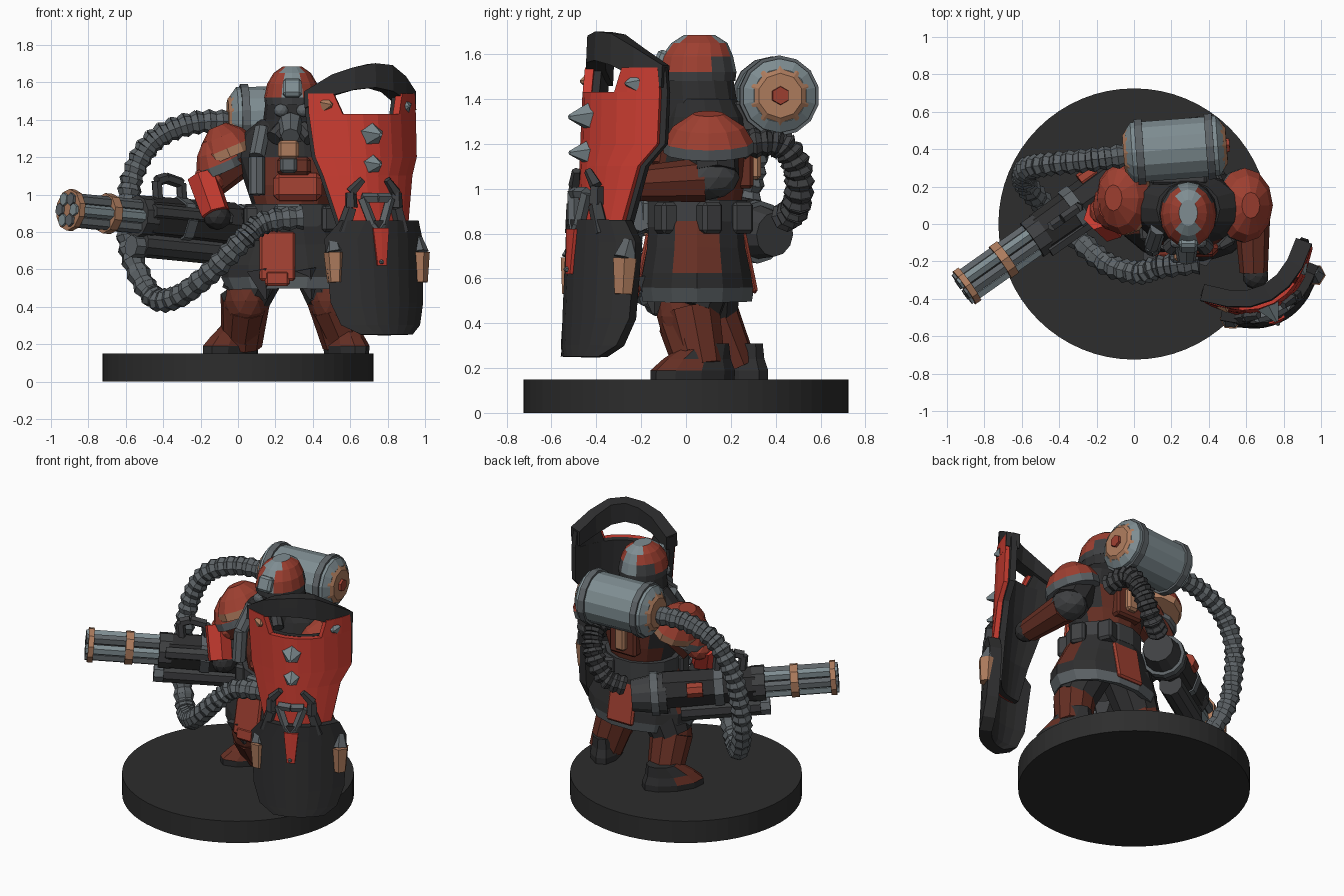
import bpy, bmesh, math
from mathutils import Vector as V, Matrix, Euler

cube = bpy.data.objects.get("Cube")
if cube:
    bpy.data.objects.remove(cube, do_unlink=True)

PALETTE = {
    "red": (.58, .045, .03), "worn_red": (.34, .05, .03), "brown": (.13, .028, .017),
    "black": (.028, .028, .029), "charcoal": (.05, .052, .055), "steel": (.11, .125, .135),
    "pale_steel": (.21, .265, .285), "tan": (.42, .2, .11), "base_grey": (.026, .026, .026),
}
MATS = {}
for label, rgb in PALETTE.items():
    mat = bpy.data.materials.new(label)
    mat.use_nodes = True
    mat.diffuse_color = (*rgb, 1)
    bsdf = next(n for n in mat.node_tree.nodes if n.type == 'BSDF_PRINCIPLED')
    bsdf.inputs["Base Color"].default_value = (*rgb, 1)
    bsdf.inputs["Roughness"].default_value = .8
    MATS[label] = mat


def finish(name, bm, colours, rule=None, loc=(0, 0, 0), rot=(0, 0, 0), thick=0):
    bmesh.ops.recalc_face_normals(bm, faces=bm.faces[:])
    if rule:
        for f in bm.faces:
            f.material_index = rule(f.calc_center_median())
    mesh = bpy.data.meshes.new(name)
    bm.to_mesh(mesh)
    bm.free()
    for c in colours.split():
        mesh.materials.append(MATS[c])
    ob = bpy.data.objects.new(name, mesh)
    ob.location, ob.rotation_euler = loc, rot
    bpy.context.collection.objects.link(ob)
    if thick:
        mod = ob.modifiers.new("thickness", 'SOLIDIFY')
        mod.thickness, mod.offset = thick, 0
    return ob


def limb(name, points, radii, colours, n=8, rule=None):
    """Chain of tapered segments through the points."""
    bm = bmesh.new()
    pts = [V(p) for p in points]
    for a, b, ra, rb in zip(pts, pts[1:], radii, radii[1:]):
        m = Matrix.Translation((a + b) / 2) @ (b - a).to_track_quat('Z', 'Y').to_matrix().to_4x4()
        bmesh.ops.create_cone(bm, cap_ends=True, segments=n, radius1=ra, radius2=rb,
                              depth=(b - a).length, matrix=m)
    return finish(name, bm, colours, rule)


def loft(name, rings, colours, rule=None, n=14, cap=True, **kw):
    """Stacked ellipses: centre x, centre y, z, radius x, radius y."""
    bm = bmesh.new()
    loops = [[bm.verts.new((cx + rx * math.cos(k * math.tau / n), cy + ry * math.sin(k * math.tau / n), z))
              for k in range(n)] for cx, cy, z, rx, ry in rings]
    for lo, hi in zip(loops, loops[1:]):
        for k in range(n):
            bm.faces.new((lo[k - 1], lo[k], hi[k], hi[k - 1]))
    if cap:
        bm.faces.new(loops[0])
        bm.faces.new(loops[-1])
    return finish(name, bm, colours, rule, **kw)


def box(name, loc, size, colour, rot=(0, 0, 0), bevel=.015):
    bm = bmesh.new()
    bmesh.ops.create_cube(bm, size=1, matrix=Matrix.Diagonal((*size, 1)))
    bmesh.ops.bevel(bm, geom=bm.edges[:], offset=min(bevel, min(size) * .4), segments=1, affect='EDGES')
    return finish(name, bm, colour, loc=loc, rot=rot)


def ball(name, loc, size, colours, rule=None, rot=(0, 0, 0)):
    bm = bmesh.new()
    bmesh.ops.create_icosphere(bm, subdivisions=2, radius=1, matrix=Matrix.Diagonal((*size, 1)))
    return finish(name, bm, colours, rule, loc, rot)


def hose(name, path, r, colour, steps=7):
    """Ribbed hose on a smooth path."""
    p = [V(q) for q in path]
    p = [2 * p[0] - p[1]] + p + [2 * p[-1] - p[-2]]
    pts = []
    for a, b, c, d in zip(p, p[1:], p[2:], p[3:]):
        for k in range(steps):
            t = k / steps
            pts.append(.5 * (2 * b + (c - a) * t + (2 * a - 5 * b + 4 * c - d) * t * t
                             + (3 * b - a - 3 * c + d) * t ** 3))
    return limb(name, pts, [r * (.85 if i % 2 else 1.08) for i in range(len(pts))], colour)


# Display base
limb("round_base", [(0, 0, 0), (0, 0, .15)], [.725, .725], "base_grey", n=64)

# Boots and legs
LEGS = {"left": ((.58, .03), .4, [(.42, .08, .68), (.5, .02, .45), (.56, .07, .2)]),
        "right": ((-.04, .2), -.7, [(.14, .1, .68), (.04, .1, .45), (.02, .21, .2)])}
for side, ((fx, fy), turn, path) in LEGS.items():
    loft(side + "_boot", [(0, 0, .15, .1, .2), (0, 0, .19, .105, .2), (0, .02, .24, .09, .16),
                          (0, .07, .31, .08, .1)], "black brown",
         lambda c: int(c.z > .2 and c.y < 0), n=10, loc=(fx, fy, 0), rot=(0, 0, turn))
    limb(side + "_leg", path, [.16, .135, .11], "black brown", n=10, rule=lambda c: int(c.z < .4))
    knee = V(path[1])
    ball(side + "_knee_guard", knee + V((0, -.035, -.02)), (.115, .115, .14), "brown")
    limb(side + "_shin_guard", [knee + V((0, -.03, -.05)), V(path[2]) + V((0, -.04, .05))], [.115, .1], "brown")

# Coat skirt with hem, tabards and belt
loft("coat_skirt", [(.29, .05, .5, .33, .23), (.29, .05, .56, .36, .24), (.29, .05, .62, .36, .23),
                    (.29, .05, .73, .3, .21), (.29, .05, .87, .22, .2)], "black steel brown",
     lambda c: 1 if c.z < .55 else 2 if .6 < c.z < .8 and abs(c.y - .05) < .11 else 0, cap=False, thick=.04)
for px, tip in ((.12, -.35), (.36, .3)):
    limb("coat_tail", [(px, -.14, .6), (px + .03, -.14, .44)], [.09, .01], "charcoal", n=5)
box("front_tabard", (.21, -.19, .67), (.19, .03, .27), "worn_red", (-.2, 0, 0))
box("front_tabard_tip", (.21, -.22, .55), (.13, .03, .08), "worn_red", (-.2, 0, 0))
box("rear_tabard", (.29, .28, .67), (.2, .03, .28), "worn_red", (.2, 0, 0))
loft("belt", [(.29, .05, z, .25, .225) for z in (.83, .95)], "charcoal")
box("buckle", (.27, -.18, .89), (.15, .05, .12), "steel")
for bx, by in ((.08, -.04), (.48, -.08), (.53, .1), (.42, .24)):
    box("belt_pouch", (bx, by, .87), (.1, .1, .14), "charcoal", (0, 0, bx))

# Torso and chest armour
loft("torso", [(.29, .05, .93, .21, .2), (.29, .06, 1.05, .25, .21), (.29, .08, 1.2, .3, .2),
               (.29, .09, 1.32, .27, .18), (.29, .08, 1.4, .17, .15)], "brown black",
     lambda c: int(c.z > 1.25 or abs(c.x - .29) > .2))
box("chest_plate", (.32, -.13, 1.04), (.26, .08, .15), "worn_red", (-.15, 0, 0), .03)
box("upper_chest_plate", (.3, -.12, 1.15), (.18, .08, .1), "brown", (-.1, 0, 0), .02)
limb("shoulder_strap", [(.13, -.02, 1.35), (.1, -.11, 1.2), (.1, -.13, 1)], [.045] * 3, "steel")
box("back_harness", (.28, .26, 1.15), (.2, .08, .3), "brown")
box("back_harness_clip", (.28, .31, 1.12), (.08, .05, .16), "tan")

# Head, mask and striped helmet
loft("head", [(.29, .07, 1.28, .19, .18), (.29, .06, 1.4, .155, .17), (.29, .05, 1.52, .14, .16)], "black")
loft("helmet", [(.29, .05, 1.48, .145, .17), (.29, .05, 1.52, .15, .175), (.29, .05, 1.59, .135, .16),
                (.29, .06, 1.65, .1, .125), (.29, .06, 1.685, .05, .07)], "worn_red pale_steel charcoal",
     lambda c: 1 if abs(c.x - .29) < .045 and c.z > 1.52 else
     2 if c.z < 1.51 or (c.y > .1 and c.z < 1.6) else 0, n=16)
box("helmet_crest", (.29, -.115, 1.57), (.1, .05, .1), "pale_steel", (-.4, 0, 0))
for s in (-1, 1):
    ball("goggle", (.29 + s * .06, -.1, 1.45), (.04, .03, .035), "steel")
    limb("mask_filter", [(.29 + s * .05, -.08, 1.36), (.29 + s * .1, -.13, 1.3)], [.04, .045], "charcoal")
limb("mask_snout", [(.28, -.08, 1.38), (.28, -.19, 1.31)], [.07, .05], "steel")
box("mask_chin", (.27, -.17, 1.24), (.11, .06, .1), "tan")
box("mask_collar", (.27, -.16, 1.16), (.09, .06, .09), "steel")

# Pauldrons
DOME = [(0, 0, 0, .15, .2), (0, 0, .05, .155, .2), (0, 0, .12, .12, .16), (0, 0, .18, .05, .07)]
trim = lambda c: int(c.z < .04)
loft("left_pauldron", DOME, "worn_red steel", trim, n=12, loc=(.58, .1, 1.16), rot=(0, .25, 0))
loft("right_pauldron", DOME, "worn_red tan", trim, n=12, loc=(-.04, .14, 1.2), rot=(0, -.4, 0))
loft("right_lower_pauldron", [(x, y, z, a * .85, b * .7) for x, y, z, a, b in DOME], "worn_red steel", trim,
     n=12, loc=(-.08, .1, 1.13), rot=(.1, -.4, 0))

# Arms
limb("left_upper_arm", [(.52, .1, 1.24), (.62, .12, 1.05)], [.13, .12], "black")
ball("left_elbow", (.62, .1, 1.05), (.11, .14, .1), "charcoal")
limb("left_forearm", [(.63, .08, 1.04), (.64, -.26, 1.02)], [.1, .075], "brown")
ball("left_hand", (.65, -.28, 1.02), (.07, .07, .07), "black")
limb("right_upper_arm", [(.04, .13, 1.24), (-.14, .1, 1.08)], [.12, .1], "black brown", rule=lambda c: int(c.z < 1.15))
ball("right_elbow", (-.15, .07, 1.08), (.09, .09, .08), "worn_red")
limb("right_forearm_guard", [(-.19, .05, 1.1), (-.12, -.02, .9)], [.085, .08], "red", n=6)
ball("right_hand", (-.11, .01, .88), (.075, .09, .07), "black")

# Rotary gun: axis from the muzzle to the tail
MUZZLE, TAIL = V((-.92, -.35, .92)), V((.1, .37, .82))
AXIS = (TAIL - MUZZLE).normalized()
SIDE = AXIS.cross(V((0, 0, 1))).normalized()
UP = SIDE.cross(AXIS)


def gun(name, t1, t2, r, colour, n=10, side=0, up=0, r2=None):
    off = SIDE * side + UP * up
    return limb(name, [MUZZLE + AXIS * t1 + off, MUZZLE + AXIS * t2 + off], [r, r2 or r], colour, n)


for k in range(6):
    a = k * math.tau / 6
    gun("barrel", 0, .52, .034, "steel" if k % 2 else "pale_steel", 6, .065 * math.cos(a), .065 * math.sin(a))
gun("barrel_core", .03, .52, .06, "black")
gun("muzzle_ring", .015, .05, .112, "tan")
gun("barrel_ring", .25, .3, .108, "tan")
gun("barrel_clamp", .46, .54, .115, "charcoal")
gun("gun_body", .52, 1.1, .115, "black", 8, r2=.125)
gun("gun_collar", .72, .78, .13, "steel", 8)
gun("gun_lower_cylinder", .5, 1, .075, "charcoal", 10, 0, -.14)
gun("gun_lower_cap", .44, .52, .06, "steel", 8, 0, -.16)
gun("gun_side_rail", .5, 1, .04, "charcoal", 6, .1, .03)
gun("gun_side_plate", .85, .95, .05, "worn_red", 8, -.1, .03)
gun("gun_drum", 1.08, 1.3, .135, "charcoal", 12, 0, -.02, .1)
gun("gun_drum_ring", 1.13, 1.18, .14, "steel", 12, 0, -.02)
handle = [(.6, .08), (.58, .2), (.64, .22), (.74, .2), (.76, .08)]
limb("gun_handle", [MUZZLE + AXIS * t + UP * u for t, u in handle], [.03] * 5, "charcoal", 6)

# Pressure tank on the back
T1, T2 = V((-.04, .38, 1.41)), V((.48, .42, 1.415))
at = lambda t: T1.lerp(T2, t)
limb("tank", [at(0), at(.06), at(.94), at(1)], [.12, .165, .165, .12], "pale_steel", 14)
for t in (.1, .82):
    limb("tank_band", [at(t), at(t + .08)], [.18, .18], "steel", 14)
for t, e in ((.02, -.03), (.98, 1.03)):
    limb("tank_cap", [at(t), at(e)], [.135, .1], "tan", 10)
limb("tank_valve", [at(1), at(1.06)], [.045, .04], "worn_red", 6)
box("tank_mount", (.24, .27, 1.32), (.3, .12, .14), "charcoal")

# Hoses
hose("supply_hose", [(-.02, .37, 1.39), (-.25, .34, 1.38), (-.45, .32, 1.29), (-.56, .3, 1.11), (-.59, .26, .9),
                     (-.57, .2, .68), (-.46, .08, .46), (-.33, -.05, .45), (-.15, -.21, .58), (.02, -.26, .75),
                     (.14, -.23, .85), (.38, -.2, .88)], .062, "steel")
hose("rear_hose", [(.42, .26, 1.2), (.4, .42, 1.2), (.36, .5, 1.08), (.27, .49, .92), (.14, .42, .86)],
     .065, "charcoal")

# Curved shield, laid out by width u and height z
CENTRE, ALONG, OUT = V((.67, -.28, 0)), V((.884, .467, 0)), V((.467, -.884, 0))


def on_shield(u, z, off=0):
    return CENTRE + ALONG * u + OUT * (.17 * (1 - (u / .31) ** 2) + off - .05 * (z - .9)) + V((0, 0, z))


def sheet(name, stations, off, thick, colour, n=8):
    bm = bmesh.new()
    rows = [[bm.verts.new(on_shield(a + (b - a) * j / n, za + (zb - za) * j / n, off)) for j in range(n + 1)]
            for a, za, b, zb in stations]
    for lo, hi in zip(rows, rows[1:]):
        for j in range(n):
            bm.faces.new((lo[j], lo[j + 1], hi[j + 1], hi[j]))
    return finish(name, bm, colour, thick=thick)


rows = lambda *r: [(a, z, b, z) for z, a, b in r]
FRONT = rows((1.43, -.31, .31), (1.2, -.29, .31), (1.1, -.26, .25), (.85, -.2, .2), (.6, -.15, .15))
HORNS = {"right": rows((1.43, -.31, -.17), (1.54, -.31, -.21)), "left": rows((1.43, .14, .31), (1.54, .17, .3))}
for title, off, colour in (("face", 0, "red"), ("backing", -.04, "black")):
    sheet("shield_" + title, FRONT, off, .04, colour)
    for side, horn in HORNS.items():
        sheet("shield_horn_" + title, horn, off, .04, colour, 3)
sheet("shield_arch", [(u, lo, u, hi) for u, lo, hi in ((-.31, 1.46, 1.55), (-.2, 1.53, 1.64), (-.1, 1.56, 1.68),
      (0, 1.57, 1.7), (.1, 1.55, 1.69), (.2, 1.5, 1.63), (.3, 1.45, 1.55))], -.035, .09, "black", 2)
sheet("shield_lower_plate", rows((.86, -.2, .24), (.76, -.27, .28), (.42, -.25, .27), (.3, -.21, .23),
      (.25, -.12, .16)), .03, .08, "black")
sheet("shield_lower_stripe", rows((.82, -.07, .02), (.62, -.05, 0)), .075, .02, "red", 2)

# Shield spikes, rivets, frame and side canisters
for u, z, r, h, c in ((-.03, 1.32, .07, .11, "pale_steel"), (-.03, 1.16, .06, .1, "pale_steel"),
                      (-.24, 1.48, .045, .05, "tan"), (.22, 1.47, .045, .05, "pale_steel"), (-.03, .64, .05, .1, "steel")):
    limb("shield_stud", [on_shield(u, z), on_shield(u, z, h)], [r, r * .15], c, 5)
for s in (-1, 1):
    path = [(-.03 + s * u, z) for u, z in ((.17, .8), (.13, .93), (.13, 1.01), (.07, 1.08))]
    limb("shield_frame", [on_shield(u, z, .04) for u, z in path], [.04, .035, .03, .02], "charcoal", 5)
    path = [(-.03 + s * u, z) for u, z in ((0, .98), (.08, .98), (.03, .84), (0, .8))]
    limb("shield_triangle", [on_shield(u, z, .05) for u, z in path], [.027] * 4, "steel", 5)
for u, off in ((-.24, .05), (.265, .075)):
    limb("shield_canister", [on_shield(u, .53, off), on_shield(u, .69, off)], [.045, .06], "tan", 6)
    limb("canister_cap", [on_shield(u, .69, off), on_shield(u, .77, off - .02)], [.055, .03], "steel", 6)
